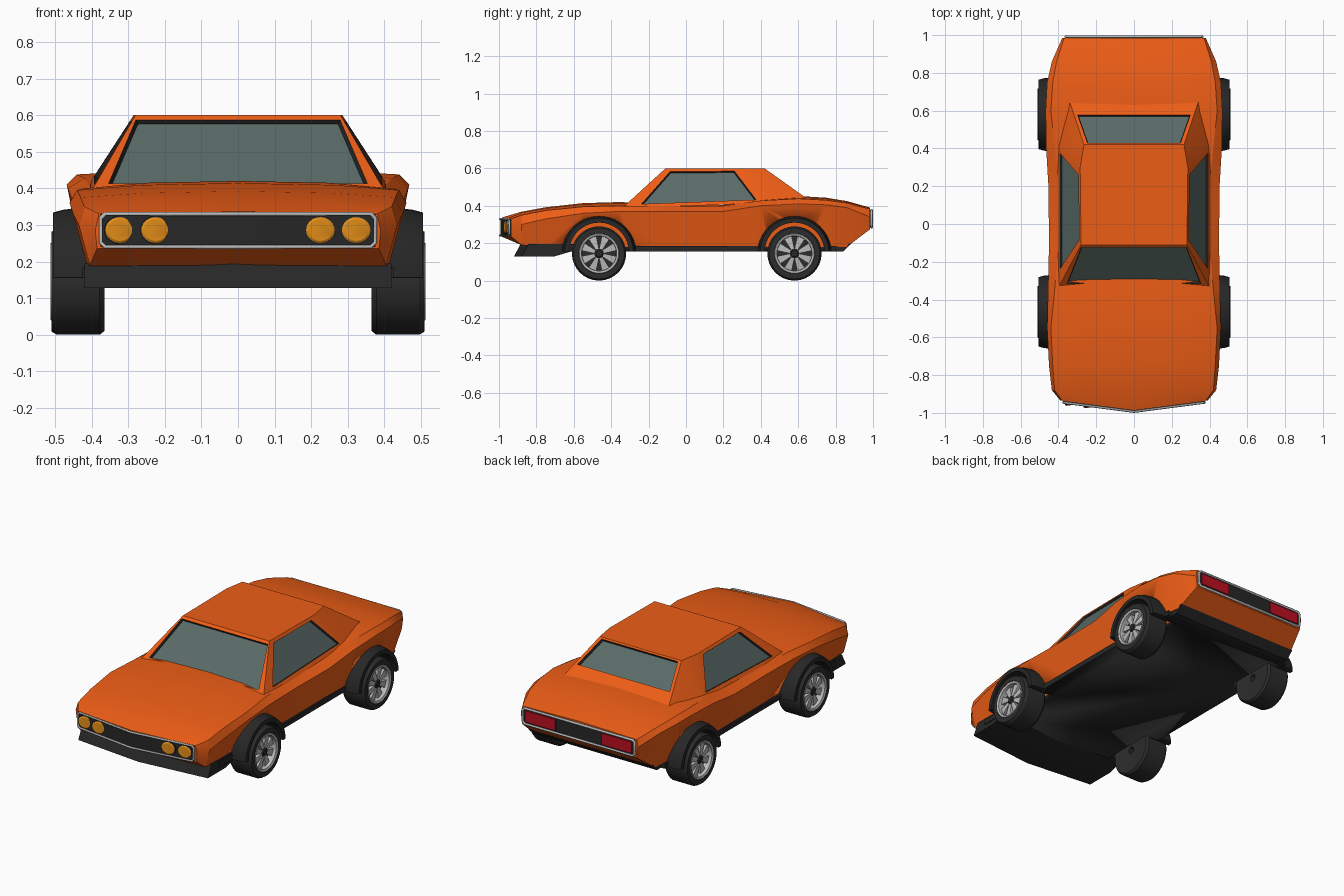
import bpy, bmesh
from math import sin, cos, pi, radians
from mathutils import Vector

if "Cube" in bpy.data.objects:
    bpy.data.objects.remove(bpy.data.objects["Cube"])


def material(name, r, g, b):
    m = bpy.data.materials.new(name)
    m.diffuse_color = (r, g, b, 1)
    m.use_nodes = True
    m.node_tree.nodes["Principled BSDF"].inputs["Base Color"].default_value = m.diffuse_color
    return m


ORANGE = material("orange_paint", 0.85, 0.11, 0.008)
BLACK = material("black_trim", 0.02, 0.02, 0.02)
RUBBER = material("rubber", 0.025, 0.025, 0.025)
GLASS = material("glass", 0.10, 0.145, 0.135)
SILVER = material("silver", 0.5, 0.5, 0.5)
AMBER = material("amber_lamp", 0.8, 0.28, 0.01)
RED = material("red_lamp", 0.5, 0.005, 0.015)


def finish(name, bm, *mats, angle=30):
    bmesh.ops.recalc_face_normals(bm, faces=bm.faces)
    me = bpy.data.meshes.new(name)
    bm.to_mesh(me)
    bm.free()
    ob = bpy.data.objects.new(name, me)
    bpy.context.collection.objects.link(ob)
    for m in mats:
        me.materials.append(m)
    activate(ob)
    bpy.ops.object.shade_smooth_by_angle(angle=radians(angle))
    return ob


def activate(ob):
    bpy.ops.object.select_all(action='DESELECT')
    ob.select_set(True)
    bpy.context.view_layer.objects.active = ob


def loft(name, rings, mat, closed=False, caps=True, angle=30):
    """Skin a list of closed rings of points."""
    bm = bmesh.new()
    vs = [[bm.verts.new(p) for p in ring] for ring in rings]
    n = len(vs[0])
    for a, b in zip(vs, vs[1:] + vs[:1] if closed else vs[1:]):
        for i in range(n):
            j = (i + 1) % n
            bm.faces.new((a[i], a[j], b[j], b[i]))
    if caps and not closed:
        for ring in (vs[0], vs[-1]):
            if len(ring) == 10 and name == "body":   # fold the caps on the centre line
                bm.faces.new(ring[:6])
                bm.faces.new(ring[5:] + ring[:1])
            else:
                bm.faces.new(ring)
    return finish(name, bm, mat, angle=angle)


def lathe(name, prof, cy, cz, side, mat, a0=0, a1=2 * pi, n=32):
    """Sweep a closed (radius, x) profile about an axis along x."""
    full = a1 - a0 > 6.28
    angs = [a0 + (a1 - a0) * i / n for i in range(n if full else n + 1)]
    rings = [[(side * x, cy + r * cos(a), cz + r * sin(a)) for r, x in prof] for a in angs]
    return loft(name, rings, mat, closed=full)


def box(name, x0, x1, y0, y1, z0, z1, mat):
    return loft(name, [[(x, y0, z0), (x, y1, z0), (x, y1, z1), (x, y0, z1)] for x in (x0, x1)], mat)


# Body: y, bottom w/z, crease w/z, shoulder w/z, centre height
STATIONS = [
    (-.985, .385, .235, .39, .285, .38, .33, .337),
    (-.88, .405, .19, .435, .30, .42, .35, .368),
    (-.75, .41, .18, .45, .33, .43, .375, .392),
    (-.55, .41, .18, .46, .36, .44, .395, .414),
    (-.35, .41, .18, .455, .37, .42, .40, .42),
    (-.1, .415, .18, .45, .37, .40, .395, .405),
    (.2, .415, .18, .453, .37, .40, .40, .405),
    (.4, .42, .18, .465, .40, .42, .427, .435),
    (.6, .42, .18, .468, .41, .44, .438, .452),
    (.75, .42, .18, .46, .405, .43, .430, .443),
    (.86, .40, .18, .435, .39, .41, .415, .425),
    (.985, .37, .275, .38, .34, .37, .382, .39)]
rings = []
for y, wb, zb, wm, zm, ws, zs, zc in STATIONS:
    half = [(0, zb), (wb, zb), (wm, zm), (ws, zs), (ws * .6, zc - .005), (0, zc)]
    ring = half + [(-x, z) for x, z in half[4:0:-1]]
    vee = .13 if y < -.9 else 0
    rings.append([(x, y + vee * abs(x), z) for x, z in ring])
body = loft("body", rings, ORANGE, angle=25)

# Dark floor and sills
floor = box("floor_and_sills", -.425, .425, -.78, .80, .155, .185, BLACK)

# Wheel wells cut from body and floor
WHEELS = [("front", -.465), ("rear", .58)]
for _, cy in WHEELS:
    for s in (-1, 1):
        c = loft("well_cutter", [[(s * x, cy + .165 * cos(i * pi / 16), .15 + .165 * sin(i * pi / 16))
                                  for i in range(32)] for x in (.34, .6)], BLACK)
        c.hide_render = True
        for ob in (body, floor):
            activate(ob)
            m = ob.modifiers.new("well", 'BOOLEAN')
            m.operation, m.solver, m.object = 'DIFFERENCE', 'EXACT', c
            bpy.ops.object.modifier_move_to_index(modifier=m.name, index=0)
            bpy.ops.object.modifier_apply(modifier=m.name)
        bpy.data.objects.remove(c)

# Cabin with recessed windows
bm = bmesh.new()


def face(pts, mat=0):
    bm.faces.new([bm.verts.new(p) for p in pts]).material_index = mat


def window_panel(quad, uv, depth):
    """Quad A,B (bottom) C,D (top), with a sunken window given in u,v."""
    a, b, c, d = [Vector(p) for p in quad]
    hole = [a.lerp(b, u).lerp(d.lerp(c, u), v) for u, v in uv]
    nrm = (b - a).cross(d - a).normalized()
    mid = sum(hole, Vector()) / 4
    if nrm.dot(mid - Vector((0, .1, .4))) < 0:
        nrm = -nrm
    sunk = [h.lerp(mid, .02) - nrm * depth for h in hole]
    outer = [a, b, c, d]
    for i in range(4):
        j = (i + 1) % 4
        face([outer[i], outer[j], hole[j], hole[i]])
        face([hole[i], hole[j], sunk[j], sunk[i]], 1)
    face(sunk, 2)


def mx(p, s):
    return (p[0] * s, p[1], p[2])


A, B = (.405, -.345, .385), (.405, .42, .415)
C, D = (.285, .30, .60), (.28, -.11, .60)
E, F = (.265, .42, .60), (.34, .645, .44)
for s in (1, -1):
    window_panel([mx(p, s) for p in (A, B, C, D)],
                 [(.115, .1), (.955, .1), (.885, .92), (.10, .92)], .012)
    face([mx(p, s) for p in (B, F, E, C)])
window_panel([mx(A, -1), A, D, mx(D, -1)], [(.045, .13), (.955, .13), (.985, .94), (.015, .94)], .014)
window_panel([F, mx(F, -1), mx(E, -1), E], [(.03, .3), (.97, .3), (.96, .96), (.04, .96)], .014)
face([D, C, E, mx(E, -1), mx(C, -1), mx(D, -1)])
bmesh.ops.remove_doubles(bm, verts=bm.verts, dist=.0005)
finish("cabin", bm, ORANGE, BLACK, GLASS, angle=12)

# Chin spoiler and rear valance
chin = [(-.885, .195), (-.92, .128), (-.75, .128), (-.64, .16), (-.62, .195)]
loft("chin_spoiler", [[(x, y + .1 * abs(x), z) for y, z in chin] for x in (-.42, 0, .42)], BLACK)
tail = [(.76, .156), (.84, .156), (.885, .198), (.76, .198)]
loft("rear_valance", [[(x, y, z) for y, z in tail] for x in (-.4, .4)], BLACK)


def frame(name, w, z0, z1, yfun, r):
    """Thin bright tube around a rounded rectangle, following yfun(x)."""
    c = .012
    half = [(0, z0), (w - c, z0), (w, z0 + c), (w, z1 - c), (w - c, z1), (0, z1)]
    pts = half + [(-x, z) for x, z in half[4:0:-1]]
    cu = bpy.data.curves.new(name, 'CURVE')
    cu.dimensions, cu.bevel_depth, cu.bevel_resolution = '3D', r, 1
    sp = cu.splines.new('POLY')
    sp.points.add(len(pts) - 1)
    for p, (x, z) in zip(sp.points, pts):
        p.co = (x, yfun(x), z, 1)
    sp.use_cyclic_u = True
    cu.materials.append(SILVER)
    bpy.context.collection.objects.link(bpy.data.objects.new(name, cu))


def nose(x):
    return -.994 + .13 * abs(x)


# Grille, headlamps
frame("grille_frame", .375, .24, .33, nose, .006)
loft("grille", [[(x, nose(x) + .003, .24), (x, nose(x) + .003, .33), (x, nose(x) + .02, .33),
                 (x, nose(x) + .02, .24)] for x in (-.375, 0, .375)], BLACK)
for s in (-1, 1):
    for k, hx in (("inner", .225), ("outer", .323)):
        for part, r, d, mat in (("rim", .043, .002, BLACK), ("headlamp", .039, .006, AMBER)):
            disc = [[(s * hx + r * q * cos(i * pi / 12), nose(hx + s * r * q * cos(i * pi / 12) * s) - e,
                      .286 + r * .9 * q * sin(i * pi / 12)) for i in range(24)]
                    for q, e in ((1, -.006), (1, d * .4), (.85, d))]
            loft(f"{k}_{part}", disc, mat)

# Tail panel and lamps
frame("tail_frame", .362, .285, .376, lambda x: .992, .007)
box("tail_panel", -.36, .36, .975, .99, .285, .376, BLACK)
for s in (-1, 1):
    box("tail_lamp", s * .15, s * .345, .98, .996, .298, .364, RED)

# Wheels and arch flares
TYRE = [(.02, .37), (.135, .365), (.145, .378), (.145, .495), (.136, .51), (.108, .51), (.10, .47), (.02, .47)]
RIM = [(.109, .505), (.105, .512), (.094, .508), (.09, .46), (.109, .46)]
HUB = [(.001, .46), (.026, .46), (.026, .497), (.018, .503), (.001, .503)]
FLARE = [(.198, .41), (.192, .475), (.184, .505), (.16, .505), (.16, .38)]
for tag, cy in WHEELS:
    for s in (-1, 1):
        lathe(tag + "_tyre", TYRE, cy, .145, s, RUBBER)
        lathe(tag + "_rim", RIM, cy, .145, s, SILVER)
        lathe(tag + "_hub", HUB, cy, .145, s, BLACK, n=16)
        lathe(tag + "_arch_flare", FLARE, cy, .15, s, BLACK, a0=radians(2), a1=radians(178), n=20)
        for i in range(8):
            a = i * pi / 4 + pi / 8
            spoke = []
            for r, h, x1 in ((.022, .009, .497), (.095, .022, .49)):
                spoke.append([(s * x, cy + r * cos(a) - t * sin(a), .145 + r * sin(a) + t * cos(a))
                              for x, t in ((.465, -h), (x1, -h), (x1, h), (.465, h))])
            loft(tag + "_spoke", spoke, SILVER)
